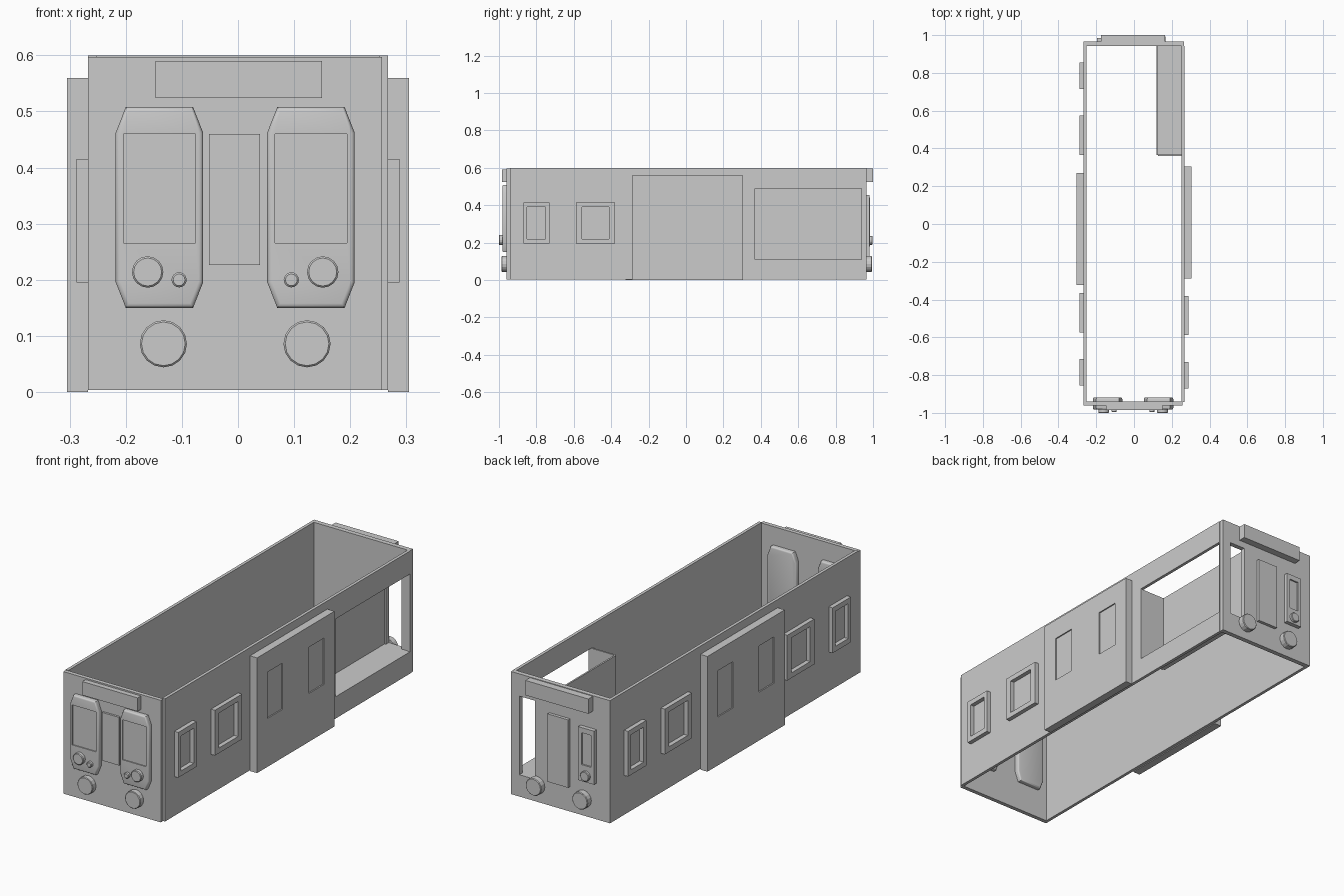
import bpy, bmesh, math
from mathutils import Matrix, Vector

old = bpy.data.objects.get("Cube")
if old:
    bpy.data.objects.remove(old, do_unlink=True)

grey = bpy.data.materials.new("plain_grey")
grey.use_nodes = True
GREY = (0.6, 0.6, 0.6, 1)
grey.diffuse_color = GREY
grey.node_tree.nodes["Principled BSDF"].inputs["Base Color"].default_value = GREY


def finish(name, bm):
    bmesh.ops.recalc_face_normals(bm, faces=bm.faces)
    mesh = bpy.data.meshes.new(name)
    bm.to_mesh(mesh)
    bm.free()
    mesh.materials.append(grey)
    obj = bpy.data.objects.new(name, mesh)
    bpy.context.collection.objects.link(obj)
    return obj


def box(name, x, y, z):
    """Box from (min, max) pairs on each axis."""
    bm = bmesh.new()
    bmesh.ops.create_cube(bm, size=1)
    for v in bm.verts:
        v.co = Vector([(a + b) / 2 + c * abs(b - a) for (a, b), c in zip((x, y, z), v.co)])
    return finish(name, bm)


def apply(obj, mod):
    bpy.context.view_layer.objects.active = obj
    bpy.ops.object.modifier_apply(modifier=mod.name)


def cut(obj, x, y, z):
    """Cut a box-shaped hole or recess into obj."""
    cutter = box("cutter", x, y, z)
    cutter.hide_render = True
    mod = obj.modifiers.new("cut", 'BOOLEAN')
    mod.operation, mod.solver, mod.object = 'DIFFERENCE', 'EXACT', cutter
    apply(obj, mod)
    bpy.data.objects.remove(cutter, do_unlink=True)


def lamp(name, x, z, r, y0, y1):
    """Round lamp with its axis along y; y1 is the outer end."""
    bm = bmesh.new()
    turn = Matrix.Translation((x, (y0 + y1) / 2, z)) @ Matrix.Rotation(math.pi / 2, 4, 'X')
    bmesh.ops.create_cone(bm, cap_ends=True, segments=16, radius1=r, radius2=r,
                          depth=abs(y1 - y0), matrix=turn)
    rim = [e for e in bm.edges if all(abs(v.co.y - y1) < 1e-4 for v in e.verts)]
    bmesh.ops.bevel(bm, geom=rim, offset=0.003, segments=1, affect='EDGES')
    return finish(name, bm)


W_IN, W_OUT = 0.252, 0.267
FRONT, BACK = -0.96, 0.965
MID = -0.005          # centre line of the front end

# Body shell, open above and below
right_wall = box("right_wall", (W_IN, W_OUT), (-0.942, 0.942), (0.004, 0.6))
cut(right_wall, (0.2, 0.3), (0.368, 0.939), (0.11, 0.488))
box("left_wall", (-W_OUT, -W_IN), (-0.942, 0.942), (0.004, 0.6))
box("front_wall", (-W_OUT, 0.257), (FRONT, -0.94), (0.004, 0.597))
back_wall = box("back_wall", (-W_OUT, 0.265), (0.942, BACK), (0.004, 0.6))
cut(back_wall, (0.135, 0.22), (0.9, 1), (0.11, 0.492))

# Open compartment at the back
box("compartment_floor", (0.12, W_IN), (0.366, 0.942), (0.104, 0.11))
box("compartment_side", (0.12, 0.128), (0.366, 0.942), (0.11, 0.488))
box("compartment_end", (0.128, W_IN), (0.36, 0.368), (0.104, 0.488))

# Side doors with shallow windows, and framed side windows
SIDES = (("right", 1, 0.008, ((-0.8, 0.07), (-0.484, 0.104))),
         ("left", -1, -0.026, ((-0.785, 0.07), (-0.47, 0.104),
                               (0.47, 0.104), (0.786, 0.07))))
for side, s, mid, windows in SIDES:
    def span(a, b):
        return tuple(sorted((s * a, s * b)))
    door = box(side + "_door", span(W_OUT, 0.305), (mid - 0.297, mid + 0.297), (0, 0.56))
    for off in (-0.158, 0.158):
        y = mid + off
        cut(door, span(0.299, 0.32), (y - 0.058, y + 0.058), (0.235, 0.46))
    for i, (y, half) in enumerate(windows):
        frame = box(f"{side}_window_frame_{i + 1}", span(W_OUT, 0.288),
                    (y - half, y + half), (0.195, 0.415))
        hole = half * 0.7
        cut(frame, span(0.26, 0.3), (y - hole, y + hole), (0.22, 0.39))


# Front cab windows: chamfered plates through the wall with a recessed pane
def cab_plate(name, s):
    cx = MID + s * 0.135
    outline = [(sx * a, sz * b) for sx, sz, pts in (
        (1, 1, ((0.078, 0.133), (0.06, 0.179))), (-1, 1, ((0.06, 0.179), (0.078, 0.133))),
        (-1, -1, ((0.078, 0.133), (0.06, 0.179))), (1, -1, ((0.06, 0.179), (0.078, 0.133))))
        for a, b in pts]
    bm = bmesh.new()
    face = bm.faces.new([bm.verts.new((cx + x, -0.982, 0.329 + z)) for x, z in outline])
    extruded = bmesh.ops.extrude_face_region(bm, geom=[face])["geom"]
    bmesh.ops.translate(bm, vec=(0, 0.064, 0),
                        verts=[g for g in extruded if isinstance(g, bmesh.types.BMVert)])
    ends = [e for e in bm.edges if abs(e.verts[0].co.y - e.verts[1].co.y) < 1e-5]
    bmesh.ops.bevel(bm, geom=ends, offset=0.008, segments=3, profile=0.5, affect='EDGES')
    plate = finish(name, bm)
    cut(plate, (cx - 0.064, cx + 0.064), (-1.1, -0.977), (0.266, 0.46))
    bpy.ops.object.select_all(action='DESELECT')
    plate.select_set(True)
    bpy.context.view_layer.objects.active = plate
    bpy.ops.object.shade_smooth_by_angle(angle=math.radians(35))


for side, s in (("right", 1), ("left", -1)):
    cab_plate(side + "_cab_window", s)
    lamp(side + "_upper_lamp", MID + s * 0.156, 0.214, 0.028, -0.975, -1)
    lamp(side + "_marker_lamp", MID + s * 0.1, 0.2, 0.0135, -0.975, -0.996)
    lamp(side + "_lower_lamp", MID + s * 0.128, 0.086, 0.042, FRONT, -0.986)
    lamp(side + "_rear_lamp", s * 0.125, 0.086, 0.042, BACK, 0.995)

# Front door panel and destination box
box("front_door", (-0.052, 0.039), (-0.97, FRONT), (0.226, 0.46))
box("front_sign_box", (-0.147, 0.15), (-0.985, FRONT), (0.524, 0.59))

# Back door panel, destination box, window and its lamp
box("back_door", (-0.052, 0.058), (BACK, 0.98), (0.125, 0.455))
box("back_sign_box", (-0.175, 0.164), (BACK, 1), (0.525, 0.597))
back_window = box("back_window", (-0.195, -0.11), (BACK, 0.985), (0.18, 0.44))
cut(back_window, (-0.178, -0.127), (0.977, 1.1), (0.26, 0.415))
lamp("back_window_lamp", -0.152, 0.212, 0.024, 0.98, 0.998)
